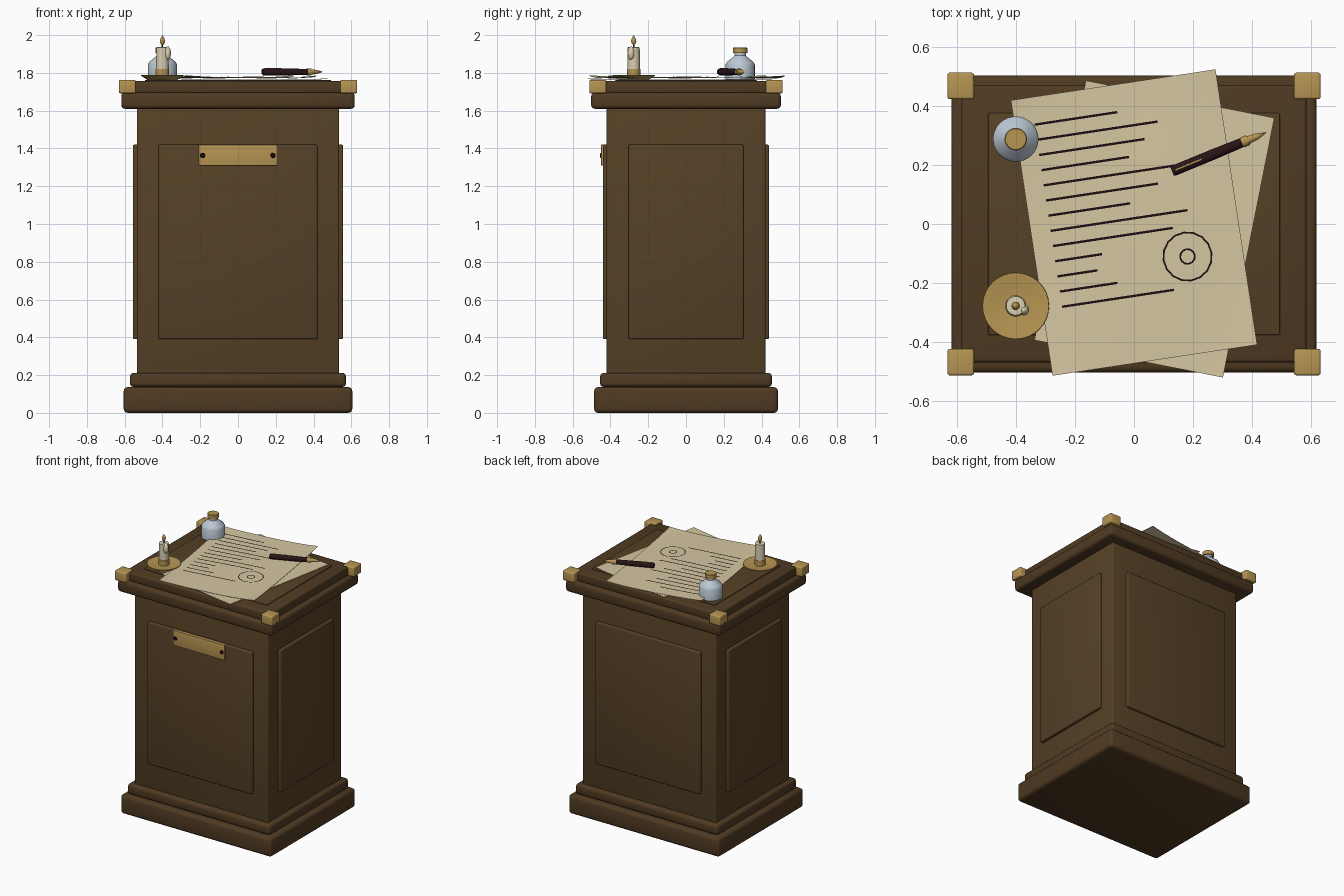
import bpy, bmesh, math
from mathutils import Matrix, Vector

if "Cube" in bpy.data.objects:
    bpy.data.objects.remove(bpy.data.objects["Cube"])


def mat(name, r, g, b):
    m = bpy.data.materials.new(name)
    m.diffuse_color = (r, g, b, 1)
    m.use_nodes = True
    m.node_tree.nodes["Principled BSDF"].inputs["Base Color"].default_value = m.diffuse_color
    return m


WOOD = mat("walnut wood", 0.092, 0.052, 0.019)
MOULD = mat("dark moulding wood", 0.080, 0.043, 0.016)
BRASS = mat("aged brass", 0.47, 0.30, 0.085)
PAPER = mat("parchment", 0.67, 0.57, 0.36)
INK = mat("black ink", 0.012, 0.004, 0.005)
PEN = mat("dark pen lacquer", 0.022, 0.007, 0.008)
GLASS = mat("pale blue glass", 0.50, 0.58, 0.66)
WAX = mat("candle wax", 0.70, 0.62, 0.44)


def finish(name, bm, material, smooth=True):
    me = bpy.data.meshes.new(name)
    bm.to_mesh(me)
    bm.free()
    me.materials.append(material)
    ob = bpy.data.objects.new(name, me)
    bpy.context.collection.objects.link(ob)
    if smooth:
        bpy.ops.object.select_all(action='DESELECT')
        ob.select_set(True)
        bpy.context.view_layer.objects.active = ob
        bpy.ops.object.shade_smooth_by_angle(angle=math.radians(35))
    return ob


def box(name, lo, hi, material, bevel=0.01):
    lo, hi = Vector(lo), Vector(hi)
    bm = bmesh.new()
    bmesh.ops.create_cube(bm, size=1, matrix=Matrix.Translation((lo + hi) / 2)
                          @ Matrix.Diagonal((*(hi - lo), 1)))
    if bevel:
        bmesh.ops.bevel(bm, geom=bm.edges[:], offset=bevel, segments=3,
                        profile=0.5, affect='EDGES')
    return finish(name, bm, material)


def slab(name, x, y, z0, z1, material, bevel):
    return box(name, (-x, -y, z0), (x, y, z1), material, bevel)


def lathe(name, profile, material, matrix, n=32):
    """Turn a (radius, height) profile about its axis; radius 0 closes an end."""
    bm = bmesh.new()
    vs = [bm.verts.new((r, 0, z)) for r, z in profile]
    es = [bm.edges.new(p) for p in zip(vs, vs[1:])]
    bmesh.ops.spin(bm, geom=vs + es, cent=(0, 0, 0), axis=(0, 0, 1),
                   angle=2 * math.pi, steps=n, use_merge=False)
    bmesh.ops.remove_doubles(bm, verts=bm.verts[:], dist=1e-5)
    bmesh.ops.recalc_face_normals(bm, faces=bm.faces[:])
    bm.transform(matrix)
    return finish(name, bm, material)


# Plinth, body and desk top
slab("plinth", 0.605, 0.487, 0, 0.137, MOULD, 0.022)
slab("plinth_step", 0.572, 0.455, 0.137, 0.212, MOULD, 0.02)
slab("body", 0.535, 0.42, 0.205, 1.615, WOOD, 0.008)
slab("top_slab", 0.618, 0.502, 1.61, 1.695, MOULD, 0.02)
slab("top_board", 0.584, 0.468, 1.69, 1.756, MOULD, 0.012)
slab("writing_surface", 0.493, 0.375, 1.745, 1.762, WOOD, 0.004)

# Raised panels on the four sides, brass corners
for s, side in ((-1, "front"), (1, "back")):
    a, b = sorted((s * 0.40, s * 0.44))
    box(side + "_panel", (-0.42, a, 0.39), (0.42, b, 1.42), WOOD, 0.008)
for s, side in ((-1, "left"), (1, "right")):
    a, b = sorted((s * 0.515, s * 0.557))
    box(side + "_panel", (a, -0.305, 0.39), (b, 0.305, 1.42), WOOD, 0.008)
for sx in (-1, 1):
    for sy in (-1, 1):
        x, y = sx * 0.586, sy * 0.467
        box("brass_corner", (x - 0.045, y - 0.045, 1.692),
            (x + 0.045, y + 0.045, 1.762), BRASS, 0.008)

# Name plate with two screws
box("front_plate", (-0.208, -0.449, 1.31), (0.206, -0.43, 1.42), BRASS, 0.002)
for x in (-0.188, 0.186):
    lathe("plate_screw", [(0, 0), (0.014, 0), (0.014, 0.01), (0.010, 0.013), (0, 0.013)], INK,
          Matrix.Translation((x, -0.442, 1.363)) @ Matrix.Rotation(math.pi / 2, 4, 'X'), 12)


# Papers: thin, gently waved sheets
def wave(u, v, lift):
    return lift * (0.35 * math.sin(7 * u + 1) * math.cos(6 * v)
                   + (abs(u) / 0.35) ** 4 * (abs(v) / 0.47) ** 4)


def sheet(name, w, h, lift, matrix):
    bm = bmesh.new()
    bmesh.ops.create_grid(bm, x_segments=16, y_segments=20, size=0.5)
    for v in bm.verts:
        v.co.x *= w
        v.co.y *= h
        v.co.z = wave(v.co.x, v.co.y, lift)
    ext = bmesh.ops.extrude_face_region(bm, geom=bm.faces[:])
    for v in ext["geom"]:
        if isinstance(v, bmesh.types.BMVert):
            v.co.z += 0.002
    bmesh.ops.recalc_face_normals(bm, faces=bm.faces[:])
    bm.transform(matrix)
    return finish(name, bm, PAPER)


def place(x, y, z, deg):
    return Matrix.Translation((x, y, z)) @ Matrix.Rotation(math.radians(deg), 4, 'Z')


LIFT = 0.008
TOP = place(0, 0.005, 1.775, 8.6)
sheet("lower_paper", 0.65, 0.895, 0.003, place(0.069, -0.017, 1.766, -11.2))
sheet("upper_paper", 0.70, 0.942, LIFT, TOP)


# Ink strokes: flat ribbons that follow the upper sheet
def ribbon(name, pairs):
    bm = bmesh.new()
    rows = [[bm.verts.new((u, v, wave(u, v, LIFT) + 0.0035)) for u, v in p] for p in pairs]
    for a, b in zip(rows, rows[1:]):
        bm.faces.new((a[0], b[0], b[1], a[1]))
    bmesh.ops.remove_doubles(bm, verts=bm.verts[:], dist=1e-5)
    bm.transform(TOP)
    bm.normal_update()
    if sum(f.normal.z for f in bm.faces) < 0:
        bmesh.ops.reverse_faces(bm, faces=bm.faces[:])
    finish(name, bm, INK, False)


lengths = (.283, .413, .36, .30, .447, .383, .28, .468, .41, .16, .137, .197, .383)
for i, length in enumerate(lengths):
    v = 0.3775 - 0.0519 * i
    us = [-0.283 + length * k / 12 for k in range(13)]
    ribbon("ink_line", [((u, v - 0.004), (u, v + 0.004)) for u in us])
cu, cv = (TOP.inverted() @ Vector((0.181, -0.11, 1.775))).xy
for r, n in ((0.082, 16), (0.025, 12)):
    angs = [2 * math.pi * k / n for k in range(n + 1)]
    ribbon("ink_ring", [tuple((cu + q * math.cos(a), cv + q * math.sin(a))
                              for q in (r - 0.003, r + 0.003)) for a in angs])

# Pen lying on the paper, axis along its local z
pen = place(0.129, 0.178, 1.805, 22.4) @ Matrix.Rotation(math.pi / 2, 4, 'Y')
lathe("pen_barrel", [(0, 0), (0.015, 0), (0.018, 0.006), (0.018, 0.15), (0.016, 0.262), (0, 0.262)],
      PEN, pen, 16)
lathe("pen_collar", [(0, 0.255), (0.018, 0.255), (0.018, 0.278), (0, 0.278)], BRASS, pen, 16)
lathe("pen_nib", [(0, 0.275), (0.014, 0.275), (0.011, 0.31), (0, 0.347)], BRASS, pen, 16)
clip = box("pen_clip", (-0.021, -0.003, 0.012), (-0.016, 0.003, 0.108), BRASS, 0.001)
clip.data.transform(pen)

# Ink bottle with brass cap
bottle = Matrix.Translation((-0.40, 0.287, 0))
lathe("ink_bottle", [(0, 1.76), (0.072, 1.76), (0.077, 1.767), (0.077, 1.845), (0.070, 1.858),
                     (0.036, 1.885), (0.030, 1.892), (0.030, 1.91), (0, 1.91)], GLASS, bottle)
lathe("bottle_cap", [(0, 1.905), (0.038, 1.905), (0.038, 1.932), (0.035, 1.935), (0, 1.935)],
      BRASS, bottle)

# Candle in a brass dish
candle = Matrix.Translation((-0.40, -0.277, 0))
lathe("candle_dish", [(0, 1.76), (0.075, 1.76), (0.113, 1.785), (0.112, 1.789), (0.106, 1.789),
                      (0.075, 1.782), (0, 1.782)], BRASS, candle)
lathe("candle_socket", [(0, 1.775), (0.036, 1.775), (0.036, 1.82), (0.032, 1.823), (0, 1.823)],
      BRASS, candle)
lathe("candle", [(0, 1.80), (0.034, 1.80), (0.032, 1.935), (0.024, 1.937), (0, 1.932)],
      WAX, candle)
lathe("wick", [(0, 1.93), (0.004, 1.93), (0.004, 1.96), (0, 1.96)], INK, candle, 8)
lathe("flame", [(0, 1.945), (0.009, 1.953), (0.014, 1.967), (0.010, 1.983), (0, 2.0)],
      BRASS, candle, 16)
bm = bmesh.new()
bmesh.ops.create_uvsphere(bm, u_segments=16, v_segments=10, radius=1,
                          matrix=Matrix.Translation((-0.373, -0.291, 1.905))
                          @ Matrix.Diagonal((0.018, 0.018, 0.036, 1)))
finish("wax_drip", bm, WAX)
